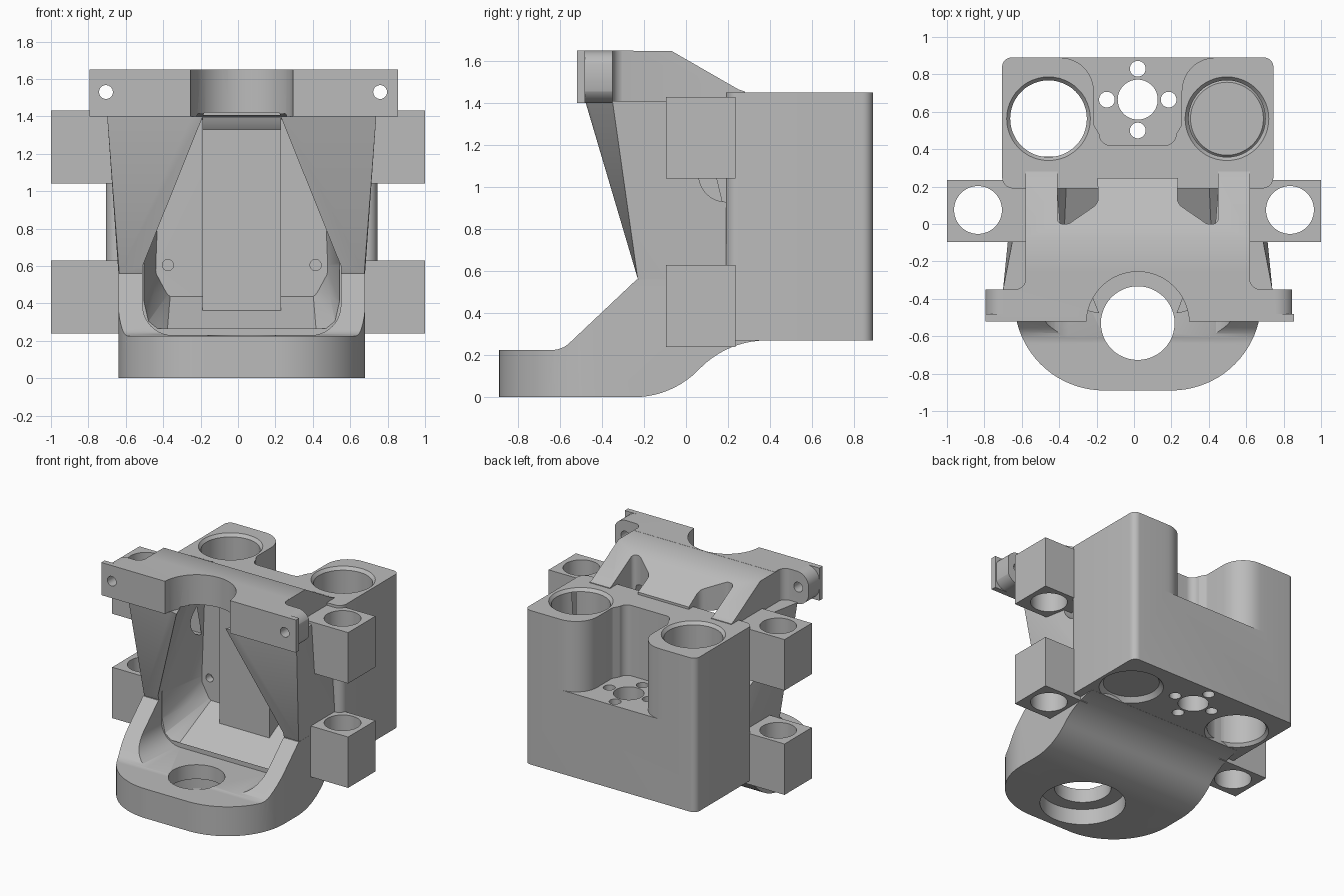
import bpy, bmesh, math
from mathutils import Vector, Matrix

if "Cube" in bpy.data.objects:
    bpy.data.objects.remove(bpy.data.objects["Cube"], do_unlink=True)

CX = 0.02  # symmetry plane of the casting
SIDES = (-1, 1)

grey = bpy.data.materials.new("cast grey")
grey.use_nodes = True
grey.diffuse_color = (0.5, 0.5, 0.5, 1)
grey.node_tree.nodes["Principled BSDF"].inputs["Base Color"].default_value = (0.5, 0.5, 0.5, 1)


def finish(name, bm):
    bmesh.ops.recalc_face_normals(bm, faces=bm.faces)
    mesh = bpy.data.meshes.new(name)
    bm.to_mesh(mesh)
    bm.free()
    ob = bpy.data.objects.new(name, mesh)
    bpy.context.collection.objects.link(ob)
    return ob


def rounded(corners, steps=10):
    """Outline with a true arc at every (u, v, radius) corner."""
    out = []
    for i, (u, v, r) in enumerate(corners):
        p = Vector((u, v, 0))
        if r == 0:
            out.append((u, v))
            continue
        a = (Vector((*corners[i - 1][:2], 0)) - p).normalized()
        b = (Vector((*corners[(i + 1) % len(corners)][:2], 0)) - p).normalized()
        half = a.angle(b) / 2
        mid = p + (a + b).normalized() * (r / math.sin(half))
        reach = r / math.tan(half)
        s, e = (p + a * reach - mid).normalized(), (p + b * reach - mid).normalized()
        for k in range(steps + 1):
            q = mid + s.slerp(e, k / steps) * r
            out.append((q.x, q.y))
    return out


def mirrored(half):
    """Closed symmetric outline from its +x half."""
    return [(CX + x, y, r) for x, y, r in half] + [(CX - x, y, r) for x, y, r in reversed(half)]


def prism(name, outline, lo, hi, axis="z"):
    place = {"x": lambda u, v, w: (w, u, v),
             "y": lambda u, v, w: (u, w, v),
             "z": lambda u, v, w: (u, v, w)}[axis]
    bm = bmesh.new()
    rings = [[bm.verts.new(place(u, v, w)) for u, v in outline] for w in (lo, hi)]
    n = len(outline)
    for ring in rings:
        bm.faces.new(ring)
    for i in range(n):
        j = (i + 1) % n
        bm.faces.new((rings[0][i], rings[0][j], rings[1][j], rings[1][i]))
    return finish(name, bm)


def box(name, x0, x1, y0, y1, z0, z1):
    return prism(name, [(x0, y0), (x1, y0), (x1, y1), (x0, y1)], z0, z1)


def drill(centre, r0, depth, r1=None, axis="z"):
    """Cylinder or cone starting at centre and running along the axis."""
    bm = bmesh.new()
    bmesh.ops.create_cone(bm, cap_ends=True, segments=48, radius1=r0,
                          radius2=r0 if r1 is None else r1, depth=depth)
    turn = {"z": Matrix(), "y": Matrix.Rotation(-math.pi / 2, 4, "X"),
            "x": Matrix.Rotation(math.pi / 2, 4, "Y")}[axis]
    bm.transform(Matrix.Translation(centre) @ turn @ Matrix.Translation((0, 0, depth / 2)))
    return finish("drill", bm)


def hull(name, half_points):
    """Convex solid mirrored about the symmetry plane."""
    bm = bmesh.new()
    for s in SIDES:
        for x, y, z in half_points:
            bm.verts.new((CX + s * x, y, z))
    res = bmesh.ops.convex_hull(bm, input=bm.verts)
    loose = {v for v in res["geom_interior"] if isinstance(v, bmesh.types.BMVert)}
    bmesh.ops.delete(bm, geom=list(loose), context="VERTS")
    return finish(name, bm)


def combine(target, tools, operation="DIFFERENCE"):
    for tool in tools:
        mod = target.modifiers.new("combine", "BOOLEAN")
        mod.object, mod.operation, mod.solver = tool, operation, "EXACT"
        deps = bpy.context.evaluated_depsgraph_get()
        mesh = bpy.data.meshes.new_from_object(target.evaluated_get(deps))
        target.modifiers.clear()
        target.data = mesh
        bpy.data.objects.remove(tool, do_unlink=True)
    return target


parts = []

# Rear block with two bores, a stepped pocket open to the back and a bolt circle
L, R = CX - 0.725, CX + 0.725
rear_block = prism("rear_block", rounded([(L, 0.19, .06), (R, 0.19, .06),
                                          (R, 0.89, .05), (L, 0.89, .05)]), 0.27, 1.45)
pocket = mirrored([(0.2, 0.42, .06), (0.205, 0.48, .02), (0.235, 0.53, .03),
                   (0.235, 0.888, .18), (0.455, 0.89, 0), (0.455, 1.0, 0)])
tools = [prism("pocket", rounded(pocket), 0.91, 1.6)]
for s in SIDES:
    x, y = CX + s * 0.477, 0.563
    tools += [drill((x, y, 0.1), 0.205, 1.5),
              drill((x, y, 1.415), 0.195, 0.045, 0.232),
              drill((x, y, 0.26), 0.232, 0.045, 0.195),
              drill((CX + s * 0.395, 0.1, 0.605), 0.03, 0.2, axis="y")]
tools.append(drill((CX, 0.665, 0.1), 0.107, 1))
for k in range(4):
    a = k * math.pi / 2
    tools.append(drill((CX + 0.165 * math.cos(a), 0.665 + 0.165 * math.sin(a), 0.1), 0.042, 1))
parts.append(combine(rear_block, tools))

# Foot: side profile trimmed by a rounded plan
side = [(-0.95, 0, 0), (-0.07, 0, .43), (0.2, 0.27, .44), (0.4, 0.27, 0),
        (0.4, 0.56, 0), (-0.235, 0.56, 0), (-0.59, 0.225, .12), (-0.95, 0.225, 0)]
arm = prism("arm", rounded(side), CX - 0.7, CX + 0.7, "x")
plan = [(CX - 0.66, -0.89, .48), (CX + 0.66, -0.89, .48), (CX + 0.66, 0.36, 0), (CX - 0.66, 0.36, 0)]
combine(arm, [prism("plan", rounded(plan, 20), -0.1, 0.8)], "INTERSECT")

# Clamp bar: filleted into the roof, rounded ears behind a square front plate
bar = prism("bar", rounded(mirrored([(.825, -.5, 0), (.825, -.35, 0),
                                     (.598, -.35, .06), (.598, -.25, 0)])), 1.4, 1.65)
ears = rounded([(-0.795, 1.4, .1), (0.855, 1.4, .1), (0.855, 1.65, .1), (-0.795, 1.65, .1)])
combine(bar, [prism("ears", ears, -0.6, 0, "y")], "INTERSECT")
plate = box("plate", -0.795, 0.855, -0.52, -0.48, 1.4, 1.65)

# Flared ribs and sloped roof join the foot and the bar
ribs = hull("ribs", [(.655, -.2, .5), (.655, -.23, .565), (.655, .3, .5),
                     (.72, -.35, 1.41), (.21, -.48, 1.41), (.6, .27, 1.41)])
roof = prism("roof", [(-0.4, 1.4), (-0.4, 1.649), (-0.07, 1.649), (0.25, 1.465),
                      (0.28, 1.455), (0.28, 1.4)], CX - 0.6, CX + 0.6, "x")
combine(arm, [ribs, roof, bar, plate], "UNION")

# Front opening, then the hollow widening behind the ribs
opening = [(.53, .23, .16), (.53, .6, 0), (.2, 1.42, 0)]
tools = [prism("opening", rounded(mirrored(opening)), -1.0, -0.2, "y"),
         hull("hollow", [(.4, -.19, .231), (.5, -.21, .3), (.529, -.235, .4), (.529, -.24, .6),
                         (.2, -.48, 1.42), (.36, .05, .39), (.47, .05, .45),
                         (.38, .25, .47), (.45, .25, .6), (.42, .25, 1.38), (.4, .0, 1.38)])]

# Seat, foot bore with counterbore, roof windows, side ports and bar holes
tools += [drill((CX, -0.53, 1.4), 0.275, 0.4),
          drill((CX, -0.53, -0.1), 0.197, 0.5),
          drill((CX, -0.53, -0.1), 0.297, 0.22),
          box("roof_gap", CX - 0.43, CX + 0.43, 0.245, 0.5, 1.3, 1.8)]
window = [(.43, .35, 0), (.22, .35, 0), (.21, .11, .06), (.37, 0, .05), (.43, 0, .03)]
for s in SIDES:
    tools += [prism("window", rounded([(CX + s * x, y, r) for x, y, r in window], 6), 1.3, 1.8),
              drill((0.027 + s * 0.733, -0.7, 1.53), 0.037, 0.5, axis="y")]
    start = CX + 0.45 if s > 0 else CX - 0.85
    tools.append(drill((start, 0.19, 1.06), 0.13, 0.4, axis="x"))
parts.append(combine(arm, tools))

# Central column at the back of the hollow
column = [(0.05, 0.36), (0.25, 0.3), (0.25, 1.44), (0.0, 1.44), (0.02, 1.37), (0.05, 1.33)]
parts.append(prism("central_column", column, CX - 0.21, CX + 0.21, "x"))

# Four drilled guide lugs
for s, side_name in zip(SIDES, ("right", "left")):
    for z, level in ((0.24, "lower"), (1.04, "upper")):
        x0, x1 = sorted((s, CX + s * 0.6))
        lug = box(f"{level}_{side_name}_lug", x0, x1, -0.095, 0.235, z, z + 0.39)
        parts.append(combine(lug, [drill((s * 0.834, 0.075, z - 0.1), 0.128, 0.6)]))

# Colour and shading
bpy.ops.object.select_all(action="DESELECT")
for ob in parts:
    ob.data.materials.clear()
    ob.data.materials.append(grey)
    ob.data.polygons.foreach_set("material_index", [0] * len(ob.data.polygons))
    ob.select_set(True)
bpy.context.view_layer.objects.active = parts[0]
bpy.ops.object.shade_smooth_by_angle(angle=math.radians(30))
